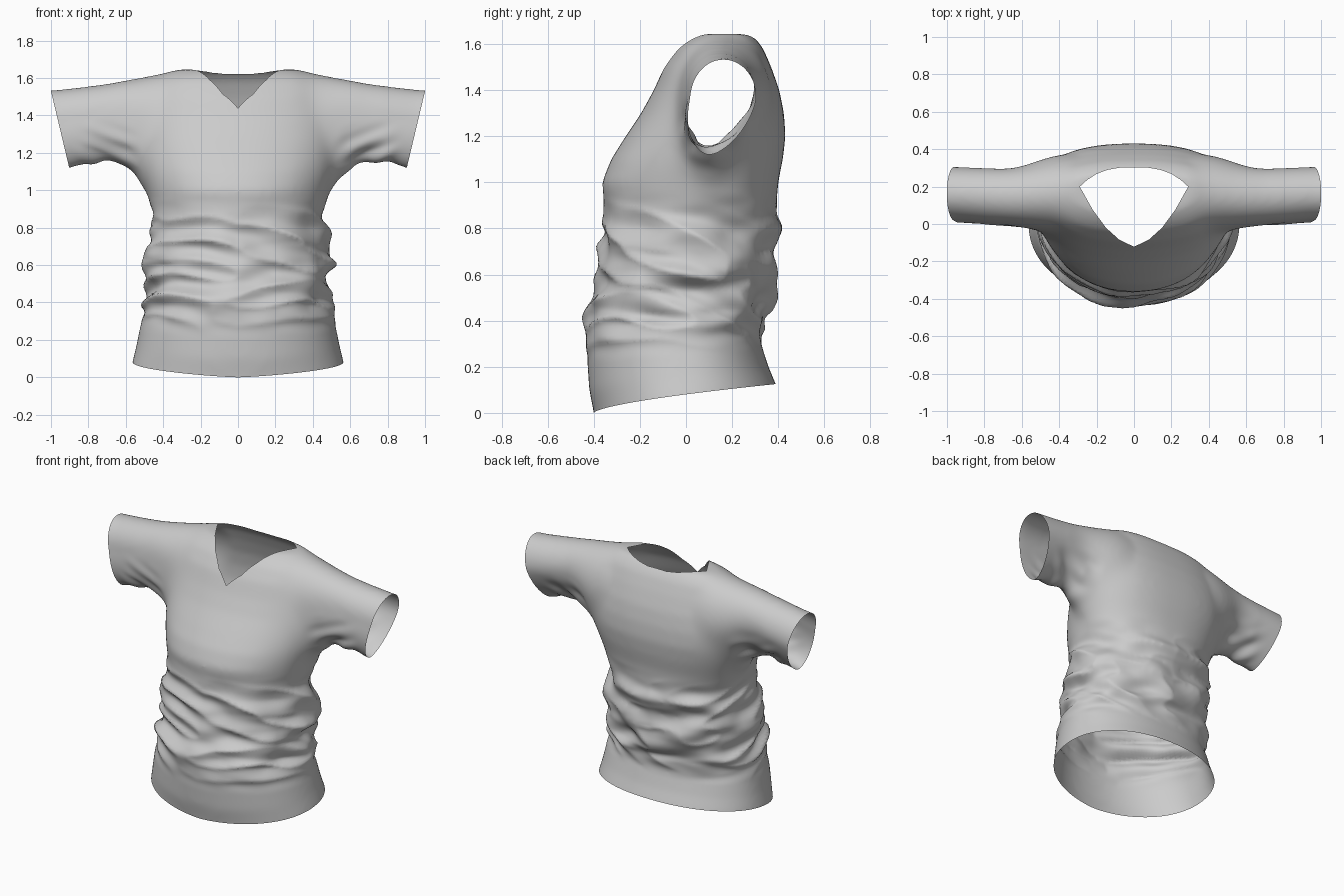
import bpy, bmesh, math
from mathutils import Vector, noise

if "Cube" in bpy.data.objects:
    bpy.data.objects.remove(bpy.data.objects["Cube"])


def spow(v, e):
    return math.copysign(abs(v) ** e, v)


def ramp(v, a, b):
    t = min(1, max(0, (v - a) / (b - a)))
    return t * t * (3 - 2 * t)


def loft(bm, rings):
    """Skin a list of closed rings and cap both ends."""
    vs = [[bm.verts.new(p) for p in r] for r in rings]
    n = len(vs[0])
    for a, b in zip(vs, vs[1:]):
        for i in range(n):
            j = (i + 1) % n
            bm.faces.new((a[i], a[j], b[j], b[i]))
    bm.faces.new(vs[0][::-1])
    bm.faces.new(vs[-1])


N = 64
ANG = [2 * math.pi * i / N for i in range(N)]

# torso sections: z, half width, front y, back y, y of widest point
TORSO = [
    (-.08, .575, -.39, .41, 0), (0, .565, -.40, .39, 0), (.1, .545, -.42, .36, 0),
    (.25, .52, -.43, .325, 0), (.4, .495, -.44, .34, 0), (.45, .485, -.43, .37, 0),
    (.52, .475, -.395, .385, 0), (.6, .50, -.375, .40, 0), (.7, .495, -.38, .365, .02),
    (.8, .47, -.37, .415, .04), (.86, .455, -.35, .39, .05), (1.0, .49, -.365, .40, .08),
    (1.1, .525, -.325, .42, .11), (1.2, .545, -.262, .432, .14), (1.3, .555, -.195, .425, .15),
    (1.4, .55, -.14, .405, .15), (1.5, .53, -.095, .37, .15), (1.58, .49, -.04, .335, .16),
    (1.615, .43, 0, .31, .17), (1.645, .34, .05, .28, .18)]
# sleeve sections: x, front y, back y, top z, bottom z
SLEEVE = [
    (.25, -.03, .37, 1.635, .95), (.4, -.04, .375, 1.63, .93), (.48, -.035, .355, 1.615, .97),
    (.55, -.02, .33, 1.60, 1.06), (.62, -.008, .308, 1.59, 1.135), (.7, 0, .30, 1.573, 1.15),
    (.8, .008, .30, 1.555, 1.14), (.95, .018, .307, 1.538, 1.105), (1.08, .018, .31, 1.53, 1.06)]


def torso_ring(z, w, f, b, c):
    pts = []
    for a in ANG:
        s, k = math.sin(a), math.cos(a)
        e = .95 if s <= 0 else .85 if z > .9 else .92
        pts.append((w * spow(k, e), c + spow(s, e) * (b - c if s > 0 else c - f), z))
    return pts


def sleeve_ring(side, x, f, b, t, bot):
    # teardrop: round on top, pointed underneath towards the front
    mid, c, r = bot + .6 * (t - bot), (f + b) / 2, (b - f) / 2
    pts = []
    for a in ANG:
        s, k = math.sin(a), math.cos(a)
        if s >= 0:
            pts.append((side * x, c + r * k, mid + (t - mid) * s))
        else:
            pts.append((side * x, c + r * spow(k, 1.25) + .06 * s, mid + (mid - bot) * s))
    return pts


# closed body and sleeves
bm = bmesh.new()
loft(bm, [torso_ring(*s) for s in TORSO])
for side in (-1, 1):
    loft(bm, [sleeve_ring(side, *s) for s in SLEEVE])
bmesh.ops.recalc_face_normals(bm, faces=bm.faces[:])
mesh = bpy.data.meshes.new("shirt")
bm.to_mesh(mesh)
bm.free()
shirt = bpy.data.objects.new("shirt", mesh)
bpy.context.collection.objects.link(shirt)
bpy.context.view_layer.objects.active = shirt
shirt.select_set(True)

# fuse into one skin and soften, most strongly where the sleeves join
rem = shirt.modifiers.new("fuse", 'REMESH')
rem.mode = 'VOXEL'
rem.voxel_size = .014
bpy.ops.object.modifier_apply(modifier="fuse")
joint = shirt.vertex_groups.new(name="joint")
for v in shirt.data.vertices:
    x = abs(v.co.x)
    w = ramp(x, .28, .42) * (1 - ramp(x, .66, .8)) * ramp(v.co.z, .85, 1.1)
    if w > 0:
        joint.add([v.index], w, 'REPLACE')
for name, count, group in (("soften", 22, ""), ("soften_joint", 90, "joint")):
    smo = shirt.modifiers.new(name, 'SMOOTH')
    smo.factor = .5
    smo.iterations = count
    smo.vertex_group = group
    bpy.ops.object.modifier_apply(modifier=name)

bm = bmesh.new()
bm.from_mesh(shirt.data)


def cut(co, no, clear=True, test=None):
    geom = [g for seq in (bm.verts, bm.edges, bm.faces) for g in seq]
    if test:
        fs = [f for f in bm.faces if test(f.calc_center_median())]
        geom = list({g for f in fs for g in (*f.verts, *f.edges, f)})
    bmesh.ops.bisect_plane(bm, geom=geom, plane_co=co, plane_no=no, clear_outer=clear, dist=1e-5)


# open hem and cuffs
cut((0, 0, 0), (0, 0, -1))
for side in (-1, 1):
    cut((side, 0, 1.53), (side * .42, 0, -.1))

# V neckline: convex outline seen from above
half = [(0, -.122), (.08, -.083), (.15, -.02), (.22, .075), (.29, .2), (.25, .236),
        (.2, .268), (.14, .29), (.07, .302)]
neck = half + [(-x, y) for x, y in half[:0:-1]]
sides = []
for i, p in enumerate(neck):
    q = neck[(i + 1) % len(neck)]
    sides.append((Vector((*p, 0)), Vector((q[1] - p[1], p[0] - q[0], 0)).normalized()))
for co, no in sides:
    cut(co, no, False, lambda c: c.z > 1.25 and abs(c.x) < .36 and -.2 < c.y < .36)
dead = []
for f in bm.faces:
    c = f.calc_center_median()
    if c.z > 1.25 and all((c - co).dot(no) < 1e-5 for co, no in sides):
        dead.append(f)
bmesh.ops.delete(bm, geom=dead, context='FACES')

# gathered folds round the waist, then lift the hem towards the back
bm.normal_update()
moves = []
for v in bm.verts:
    x, y, z = v.co
    d = Vector((0, 0, 0))
    win = ramp(z, .2, .42) * (1 - ramp(z, .78, .98))
    if win > 0:
        zz = z - .18 * abs(x) + .3 * y
        n1 = noise.noise((x * 2.6, y * 2.6, zz * 7))
        n2 = noise.noise((x * 5 + 7, y * 5, z * 11 + .3 * x))
        amt = .07 * (.2 - abs(n1)) + .03 * n2
        amt *= .75 + .6 * abs(x)
        d = Vector((v.normal.x, v.normal.y, .2 * v.normal.z)) * amt * win
    # slight drag creases under the arms
    crease = ramp(abs(x), .5, .62) * (1 - ramp(abs(x), .75, .9)) * (1 - ramp(z, 1.2, 1.4))
    if crease > 0 and z > 1:
        d += v.normal * .03 * crease * noise.noise((x * 5, y * 3, (z - .4 * abs(x)) * 12))
    t = max(0, (y + .4) / .79)
    d.z += .125 * t ** .65 * max(0, 1 - z / .45)
    moves.append((v, d))
for v, d in moves:
    v.co += d
bm.to_mesh(shirt.data)
bm.free()
for p in shirt.data.polygons:
    p.use_smooth = True
